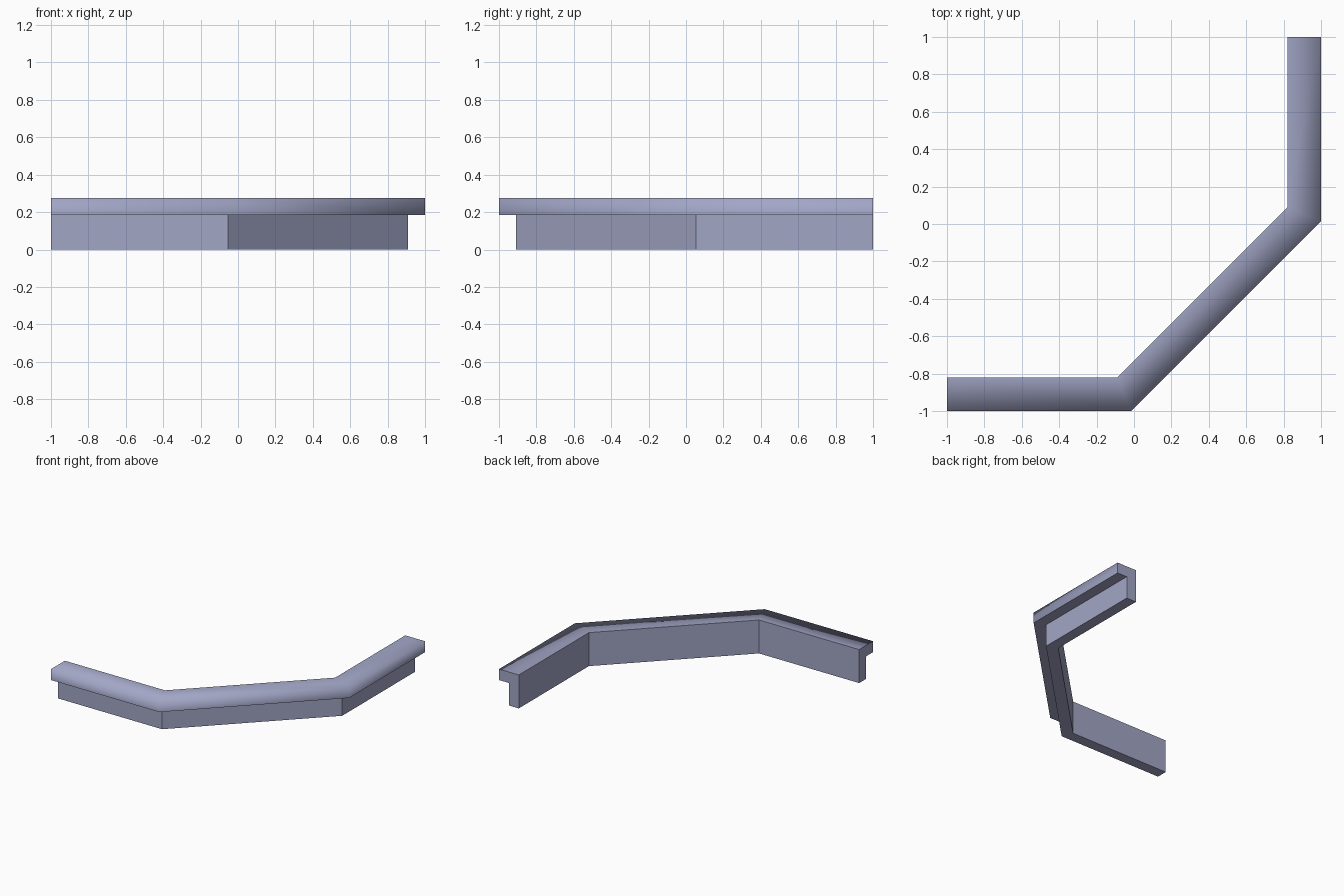
import bpy, bmesh
from mathutils import Vector

if "Cube" in bpy.data.objects:
    bpy.data.objects.remove(bpy.data.objects["Cube"])

# one flat colour
mat = bpy.data.materials.new("blue grey")
mat.diffuse_color = (0.36, 0.38, 0.56, 1)
mat.use_nodes = True
mat.node_tree.nodes["Principled BSDF"].inputs["Base Color"].default_value = mat.diffuse_color

# cross-section: (distance out from the inner face, height)
profile = [(0, 0), (0, 0.275), (0.18, 0.275), (0.18, 0.185), (0.09, 0.185), (0.09, 0)]
TOP_OUTER, LIP = 2, 3

# inner path seen from above, and outward mitre direction at each point
m = 0.41421
path = [((-1, -0.82), (0, -1)), ((-0.09, -0.82), (m, -1)),
        ((0.82, 0.09), (1, -m)), ((0.82, 1), (1, 0))]

# sweep the profile along the path with mitred corners
bm = bmesh.new()
rings = [[bm.verts.new((p[0] + d[0] * o, p[1] + d[1] * o, z)) for o, z in profile]
         for p, d in path]
n = len(profile)
for a, b in zip(rings, rings[1:]):
    for i in range(n):
        j = (i + 1) % n
        bm.faces.new((a[i], a[j], b[j], b[i]))
bm.faces.new(rings[0])
bm.faces.new(rings[-1])
bmesh.ops.recalc_face_normals(bm, faces=bm.faces)

# the top rolls softly into the outer lip; every other edge stays crisp
for f in bm.faces:
    f.smooth = True
for e in bm.edges:
    e.smooth = False
for a, b in zip(rings, rings[1:]):
    bm.edges.get((a[TOP_OUTER], b[TOP_OUTER])).smooth = True
for r in rings[1:-1]:
    bm.edges.get((r[TOP_OUTER], r[LIP])).smooth = True
    bm.edges.get((r[1], r[TOP_OUTER])).smooth = True

mesh = bpy.data.meshes.new("angled_ledge")
bm.to_mesh(mesh)
bm.free()
mesh.materials.append(mat)
bpy.context.collection.objects.link(bpy.data.objects.new("angled_ledge", mesh))
